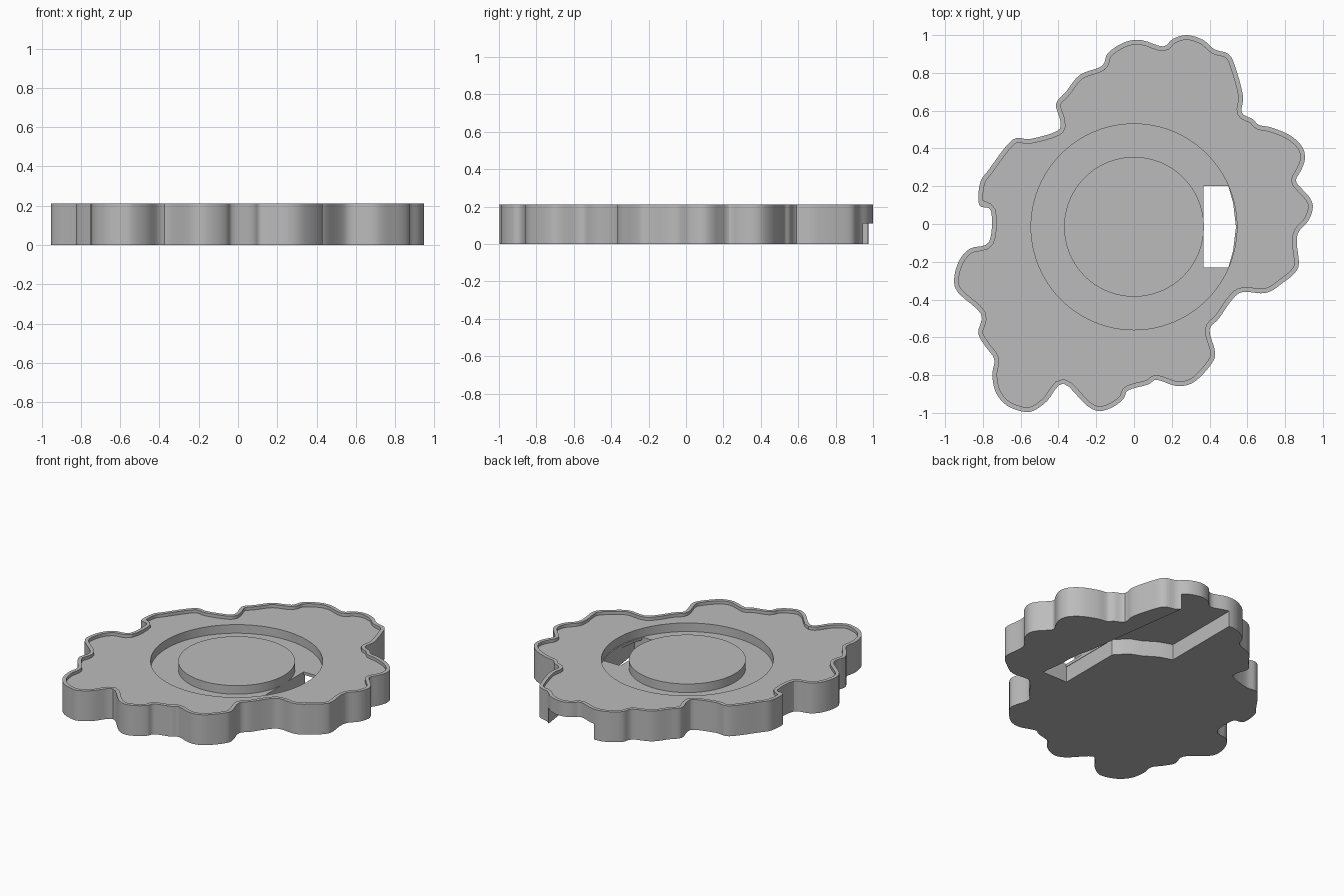
import bpy, bmesh, math
from mathutils import Vector

if "Cube" in bpy.data.objects:
    bpy.data.objects.remove(bpy.data.objects["Cube"])

# wavy outline, clockwise from the back
OUTLINE = [
    .28,1.0, .365,.975, .425,.925, .5,.9, .535,.835, .577,.68, .57,.59, .63,.555, .66,.525, .73,.51,
    .825,.47, .89,.41, .905,.345, .885,.285, .857,.23, .89,.185, .93,.14, .947,.09, .925,.02,
    .873,-.04, .862,-.10, .873,-.21, .85,-.26, .79,-.31, .70,-.365, .577,-.36, .52,-.40, .45,-.5,
    .4,-.56, .43,-.68, .41,-.74, .345,-.815, .29,-.85, .22,-.857, .12,-.825, .075,-.85, -.03,-.88,
    -.055,-.925, -.11,-.968, -.185,-.99, -.255,-.957, -.375,-.845, -.46,-.937, -.525,-.985,
    -.58,-.995, -.67,-.963, -.73,-.895, -.75,-.8, -.74,-.715, -.785,-.65, -.825,-.577, -.81,-.476,
    -.93,-.365, -.952,-.29, -.926,-.195, -.868,-.13, -.767,-.095, -.757,.07, -.82,.10,
    -.815,.217, -.77,.286, -.645,.445, -.55,.45, -.407,.492, -.39,.545, -.413,.635, -.36,.7,
    -.286,.79, -.17,.836, -.138,.905, -.048,.963, .042,.973, .153,.94, .206,.98]
HEIGHT, TOP, GROOVE_FLOOR, SLOT_TOP, LIP = .212, .19, .13, .11, .025


def smooth_loop(pts, steps=4):
    """Closed Catmull-Rom curve through the points."""
    out, n = [], len(pts)
    for i in range(n):
        a, b, c, d = (pts[(i + k) % n] for k in (-1, 0, 1, 2))
        for s in range(steps):
            t = s / steps
            out.append(.5 * (2*b + (c - a)*t + (2*a - 5*b + 4*c - d)*t*t + (3*b - a - 3*c + d)*t**3))
    return out


def inset(pts, w):
    """Move a clockwise loop inwards, dropping points that fold over."""
    out, n = [], len(pts)
    for i, p in enumerate(pts):
        t = (pts[(i + 1) % n] - pts[i - 1]).normalized()
        q = p + Vector((t.y, -t.x)) * w
        if min((q - o).length for o in pts) > .9 * w:
            out.append(q)
    return out


def mesh_object(name, verts, faces):
    me = bpy.data.meshes.new(name)
    me.from_pydata(verts, [], faces)
    me.update()
    ob = bpy.data.objects.new(name, me)
    bpy.context.scene.collection.objects.link(ob)
    return ob


def prism(name, pts, z0, z1):
    """Closed solid from a flat loop, normals outwards."""
    pts = [(p[0], p[1]) for p in pts]
    n = len(pts)
    if sum(pts[i-1][0]*pts[i][1] - pts[i][0]*pts[i-1][1] for i in range(n)) < 0:
        pts.reverse()
    verts = [(x, y, z) for z in (z0, z1) for x, y in pts]
    faces = [list(range(n))[::-1], list(range(n, 2*n))]
    faces += [(i, (i+1) % n, (i+1) % n + n, i + n) for i in range(n)]
    return mesh_object(name, verts, faces)


def ring(name, r0, r1, z0, z1, n=96):
    """Closed square-section ring around the disc."""
    verts, faces = [], []
    for i in range(n):
        c, s = math.cos(2*math.pi*i/n), math.sin(2*math.pi*i/n)
        verts += [(r*c, r*s - .015, z) for r, z in ((r0, z0), (r1, z0), (r1, z1), (r0, z1))]
        a, b = 4*i, 4*((i + 1) % n)
        faces += [(a+k, b+k, b+(k+1) % 4, a+(k+1) % 4) for k in range(4)]
    ob = mesh_object(name, verts, faces)
    bm = bmesh.new()
    bm.from_mesh(ob.data)
    bmesh.ops.recalc_face_normals(bm, faces=bm.faces)
    bm.to_mesh(ob.data)
    bm.free()
    return ob


def volume(me):
    bm = bmesh.new()
    bm.from_mesh(me)
    v = bm.calc_volume(signed=True)
    bm.free()
    return v


def cut(ob, cutter):
    """Subtract the cutter, taking the first solver that gives a sound solid."""
    before = volume(ob.data)
    for solver in ('EXACT', 'MANIFOLD', 'FLOAT'):
        mod = ob.modifiers.new("cut", 'BOOLEAN')
        mod.operation, mod.solver, mod.object = 'DIFFERENCE', solver, cutter
        bpy.context.view_layer.update()
        dg = bpy.context.evaluated_depsgraph_get()
        me = bpy.data.meshes.new_from_object(ob.evaluated_get(dg), depsgraph=dg)
        ob.modifiers.remove(mod)
        if len(me.polygons) > 50 and .5 * before < volume(me) < before * .9999:
            ob.data = me
            break
    bpy.data.objects.remove(cutter)


loop = smooth_loop([Vector(OUTLINE[i:i + 2]) for i in range(0, len(OUTLINE) - 1, 2)])

# plate with a thin raised lip
body = prism("wavy_plate", loop, 0, HEIGHT)
cut(body, prism("lip_cutter", inset(loop, LIP), TOP, .4))

# ring groove around the central disc
cut(body, ring("groove_cutter", .37, .545, GROOVE_FLOOR, .4))

# underside slot running out through the back edge
slot = [(.365, -.23), (.56, -.23), (.47, .455), (.40, .95), (.40, 1.1),
        (.03, 1.1), (.03, .42), (.12, .39), (.215, .33), (.29, .30), (.365, .22)]
cut(body, prism("slot_cutter", slot, -.1, SLOT_TOP))

# opening joining the slot and the groove
hole = [(.368, -.23), (.5, -.23), (.525, -.14), (.54, -.015), (.525, .11), (.5, .2), (.368, .2)]
cut(body, prism("opening_cutter", hole, -.1, GROOVE_FLOOR + .01))

grey = bpy.data.materials.new("grey")
grey.diffuse_color = (.5, .5, .5, 1)
grey.use_nodes = True
grey.node_tree.nodes["Principled BSDF"].inputs["Base Color"].default_value = grey.diffuse_color
body.data.materials.clear()
body.data.materials.append(grey)
body.data.polygons.foreach_set("material_index", [0] * len(body.data.polygons))
bpy.context.view_layer.update()
bpy.context.view_layer.objects.active = body
body.select_set(True)
bpy.ops.object.shade_smooth_by_angle(angle=math.radians(30))
